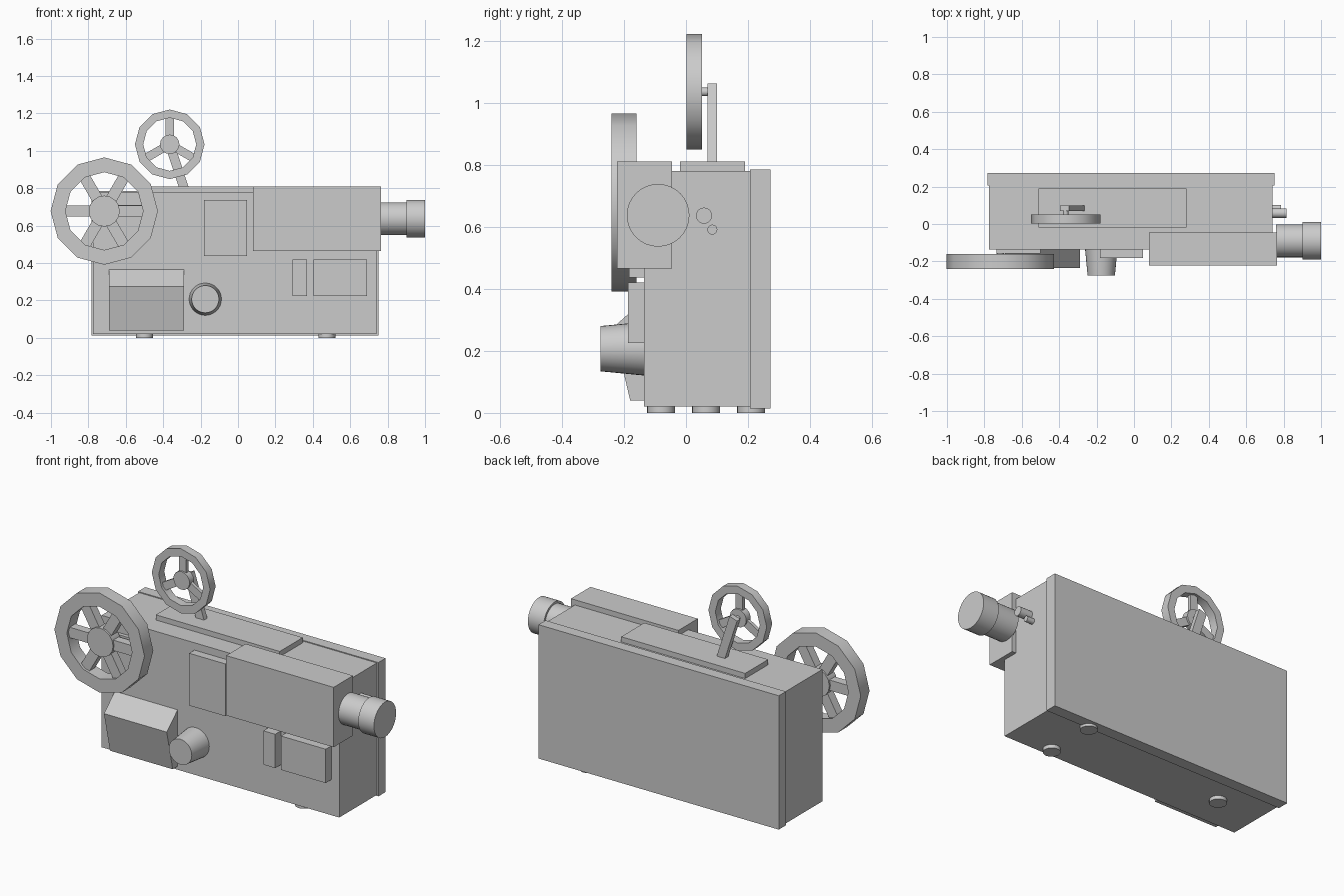
import bpy, bmesh
from math import sin, cos, pi, radians
from mathutils import Vector, Matrix

if "Cube" in bpy.data.objects:
    bpy.data.objects.remove(bpy.data.objects["Cube"])


def make(name, bm, smooth=None):
    bmesh.ops.recalc_face_normals(bm, faces=bm.faces)
    me = bpy.data.meshes.new(name)
    bm.to_mesh(me)
    bm.free()
    ob = bpy.data.objects.new(name, me)
    bpy.context.collection.objects.link(ob)
    if smooth:
        bpy.ops.object.select_all(action='DESELECT')
        ob.select_set(True)
        bpy.context.view_layer.objects.active = ob
        bpy.ops.object.shade_smooth_by_angle(angle=radians(smooth))
    return ob


def add_box(bm, x, y, z, matrix=Matrix()):
    size = Matrix.Diagonal((x[1] - x[0], y[1] - y[0], z[1] - z[0], 1))
    mid = Matrix.Translation([(a[0] + a[1]) / 2 for a in (x, y, z)])
    bmesh.ops.create_cube(bm, size=1, matrix=matrix @ mid @ size)


def box(name, x, y, z):
    bm = bmesh.new()
    add_box(bm, x, y, z)
    return make(name, bm)


def add_rod(bm, a, b, r1, r2=None, sides=32):
    a, b = Vector(a), Vector(b)
    rot = (b - a).to_track_quat('Z', 'Y').to_matrix().to_4x4()
    bmesh.ops.create_cone(bm, cap_ends=True, segments=sides, radius1=r1,
                          radius2=r1 if r2 is None else r2, depth=(b - a).length,
                          matrix=Matrix.Translation((a + b) / 2) @ rot)


def rod(name, a, b, r1, r2=None, sides=32):
    bm = bmesh.new()
    add_rod(bm, a, b, r1, r2, sides)
    return make(name, bm, 35)


def reel(name, cx, cz, y0, y1, r_out, r_in, r_hub, spoke_w, spokes, start):
    bm = bmesh.new()
    # twelve-sided rim
    rings = []
    for i in range(12):
        a = i * pi / 6
        rings.append([bm.verts.new((cx + r * cos(a), y, cz + r * sin(a)))
                      for r, y in ((r_out, y0), (r_out, y1), (r_in, y1), (r_in, y0))])
    for i in range(12):
        p, q = rings[i], rings[(i + 1) % 12]
        for k in range(4):
            n = (k + 1) % 4
            bm.faces.new((p[k], p[n], q[n], q[k]))
    # hub and spokes
    add_rod(bm, (cx, y0 + .005, cz), (cx, y1 - .005, cz), r_hub, sides=16)
    for i in range(spokes):
        turn = Matrix.Translation((cx, 0, cz)) @ Matrix.Rotation(-start - i * 2 * pi / spokes, 4, 'Y')
        add_box(bm, (r_hub * .8, r_in + .005), (y0 + .015, y1 - .015),
                (-spoke_w / 2, spoke_w / 2), turn)
    return make(name, bm, 35)


# Main case
box("body", (-.775, .74), (-.135, .21), (.02, .78))
box("back_cover", (-.782, .75), (.207, .272), (.014, .785))
box("top_plate", (-.51, .28), (-.02, .19), (.77, .81))
box("lens_housing", (.08, .765), (-.222, -.045), (.465, .81))

# Front panels
box("film_gate_cover", (-.183, .047), (-.183, -.13), (.437, .738))
box("switch_panel_small", (.292, .368), (-.187, -.13), (.225, .42))
box("switch_panel_large", (.405, .69), (-.187, -.13), (.225, .42))

# Sloped lamp cover
bm = bmesh.new()
prof = [(-.13, .04), (-.18, .04), (-.235, .275), (-.135, .365), (-.13, .365)]
face = bm.faces.new([bm.verts.new((-.69, y, z)) for y, z in prof])
ext = bmesh.ops.extrude_face_region(bm, geom=[face])
bmesh.ops.translate(bm, vec=(.4, 0, 0),
                    verts=[v for v in ext["geom"] if isinstance(v, bmesh.types.BMVert)])
make("lamp_cover", bm)

# Control knob, lens and side buttons
rod("control_knob", (-.175, -.13, .207), (-.175, -.275, .207), .087, .073)
rod("lens_barrel", (.76, -.09, .637), (.91, -.09, .637), .088)
rod("lens_ring", (.9, -.09, .637), (1, -.09, .637), .101)
rod("side_button_large", (.735, .058, .636), (.815, .058, .636), .026, sides=20)
rod("side_button_small", (.735, .085, .591), (.785, .085, .591), .016, sides=20)

# Feet
for i, (x, y) in enumerate([(.475, -.08), (.475, .21), (-.5, .065)]):
    rod(f"foot_{i + 1}", (x, y, 0), (x, y, .025), .045, sides=24)

# Take-up reel on the front with its bracket
reel("front_reel", -.715, .678, -.24, -.16, .287, .208, .083, .06, 6, 0)
box("front_reel_bracket", (-.735, -.5), (-.157, -.13), (.65, .71))
rod("front_reel_axle", (-.715, -.18, .678), (-.715, -.13, .678), .02, sides=16)

# Supply reel above with its leaning arm
reel("top_reel", -.365, 1.035, .002, .052, .186, .142, .052, .045, 3, pi / 2)
rod("top_reel_axle", (-.365, .04, 1.035), (-.365, .08, 1.035), .014, sides=16)
bm = bmesh.new()
lean = Matrix.Translation((-.365, 0, 1.035)) @ Matrix.Rotation(radians(-18), 4, 'Y')
add_box(bm, (-.025, .025), (.07, .1), (-.26, .02), lean)
make("top_reel_arm", bm)
